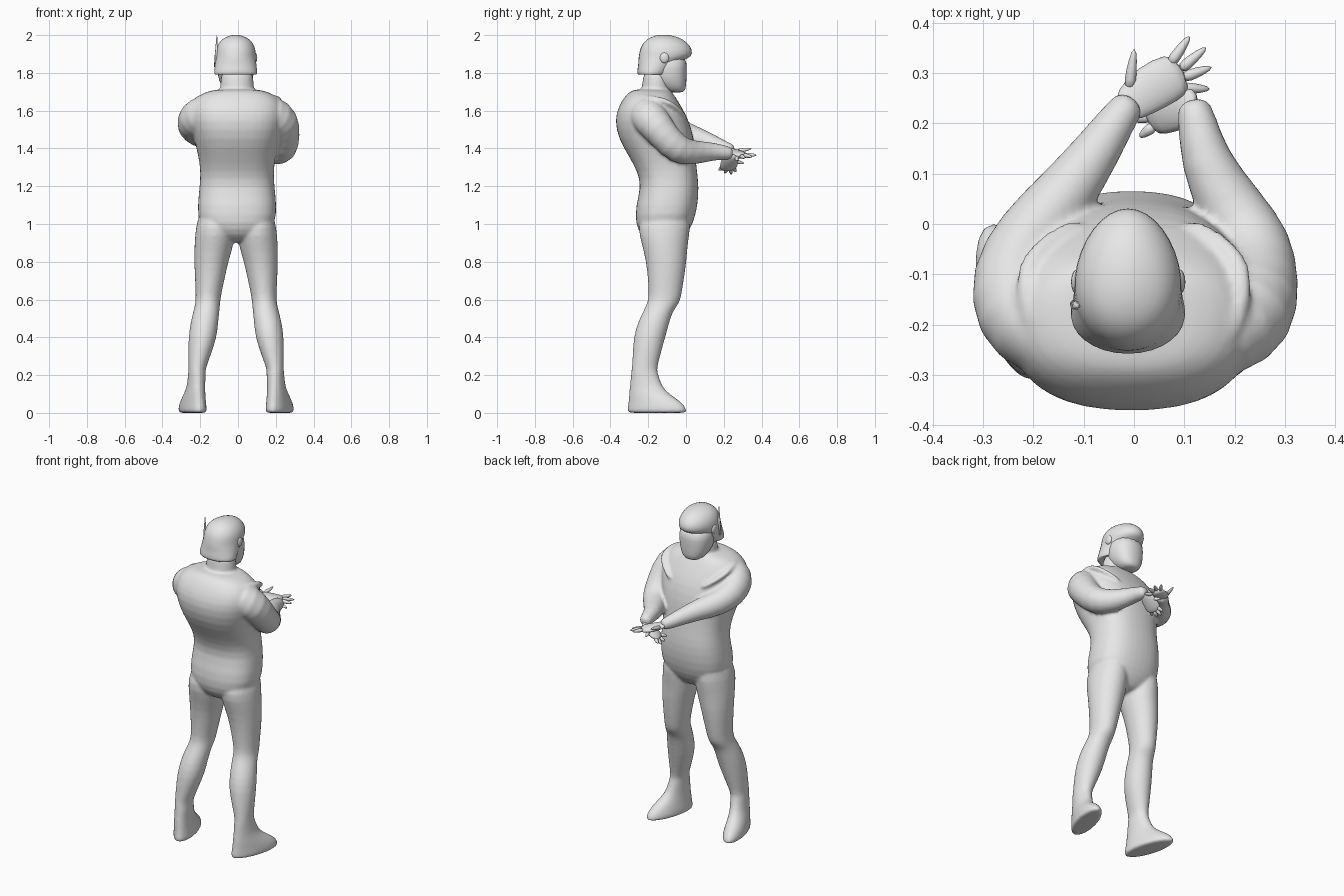
import bpy, bmesh, math
from mathutils import Vector

grey = bpy.data.materials.new("light_grey")
grey.diffuse_color = (0.8, 0.8, 0.8, 1)


def finish(name, bm, subdiv=1):
    bmesh.ops.recalc_face_normals(bm, faces=bm.faces[:])
    me = bpy.data.meshes.new(name)
    bm.to_mesh(me)
    bm.free()
    ob = bpy.data.objects.new(name, me)
    bpy.context.collection.objects.link(ob)
    me.materials.append(grey)
    for p in me.polygons:
        p.use_smooth = True
    if subdiv:
        m = ob.modifiers.new("smooth", 'SUBSURF')
        m.levels = m.render_levels = subdiv
    return ob


def skin(name, loops, subdiv=1):
    """Bridge a list of point loops and cap both ends."""
    bm = bmesh.new()
    rings = [[bm.verts.new(p) for p in loop] for loop in loops]
    n = len(rings[0])
    for a, b in zip(rings, rings[1:]):
        for i in range(n):
            j = (i + 1) % n
            bm.faces.new((a[i], a[j], b[j], b[i]))
    bm.faces.new(rings[0])
    bm.faces.new(rings[-1])
    return finish(name, bm, subdiv)


def stack(name, rows, power=1.0, n=16, side=1, mid=-0.005, taper=0.0):
    """Horizontal rings; row = (z, centre x, half width, y back, y front, yaw)."""
    loops = []
    for z, cx, rx, y0, y1, yaw in rows:
        cy, ry, loop = (y0 + y1) / 2, (y1 - y0) / 2, []
        for i in range(n):
            t = 2 * math.pi * i / n
            c, s = math.cos(t), math.sin(t)
            x = rx * math.copysign(abs(c) ** power, c) * (1 - taper * s)
            y = ry * math.copysign(abs(s) ** power, s)
            w = math.radians(yaw)
            loop.append((mid + side * (cx + x * math.cos(w) + y * math.sin(w)),
                         cy + y * math.cos(w) - x * math.sin(w), z))
        loops.append(loop)
    return skin(name, loops)


def tube(name, pts, n=10, flat=1.0, subdiv=1):
    """Rings across a path; point = (x, y, z, radius), flat scales thickness."""
    ps = [Vector(p[:3]) for p in pts]
    loops = []
    for i, p in enumerate(ps):
        d = (ps[min(i + 1, len(ps) - 1)] - ps[max(i - 1, 0)]).normalized()
        u = d.cross(Vector((0, 0, 1))).normalized()
        v = u.cross(d)
        r = pts[i][3]
        loops.append([p + u * r * math.cos(2 * math.pi * k / n)
                      + v * r * flat * math.sin(2 * math.pi * k / n) for k in range(n)])
    return skin(name, loops, subdiv)


def ball(name, loc, size):
    bm = bmesh.new()
    bmesh.ops.create_uvsphere(bm, u_segments=16, v_segments=10, radius=1)
    for v in bm.verts:
        v.co = Vector(loc) + Vector(a * b for a, b in zip(v.co, size))
    return finish(name, bm, 0)


def fuse(name, parts, voxel, rounds):
    """Merge overlapping parts into one continuous smooth skin."""
    dg = bpy.context.evaluated_depsgraph_get()
    bm = bmesh.new()
    for ob in parts:
        bm.from_mesh(ob.evaluated_get(dg).to_mesh())
    for ob in parts:
        bpy.data.objects.remove(ob)
    ob = finish(name, bm, 0)
    m = ob.modifiers.new("merge", 'REMESH')
    m.mode, m.voxel_size, m.use_smooth_shade = 'VOXEL', voxel, True
    m = ob.modifiers.new("relax", 'SMOOTH')
    m.factor, m.iterations = 0.5, rounds
    return ob


# Torso from crotch to collar
body = [stack("torso", [
    (0.90, 0, 0.05, -0.19, -0.04, 0), (0.94, 0, 0.14, -0.24, 0.0, 0),
    (1.00, 0, 0.208, -0.27, 0.04, 0), (1.10, 0, 0.212, -0.268, 0.065, 0),
    (1.20, 0, 0.20, -0.238, 0.07, 0), (1.28, 0, 0.195, -0.26, 0.06, 0),
    (1.36, 0, 0.207, -0.305, 0.052, 0), (1.45, 0, 0.23, -0.36, 0.045, 0),
    (1.55, 0, 0.255, -0.38, 0.018, 0), (1.62, 0, 0.25, -0.36, -0.022, 0),
    (1.67, 0, 0.22, -0.33, -0.052, 0), (1.70, 0, 0.17, -0.30, -0.075, 0),
    (1.715, 0, 0.10, -0.27, -0.085, 0)], power=0.82, n=20)]

# Legs with boots, turned slightly outward at the foot
for tag, side in (("left", -1), ("right", 1)):
    body.append(stack(tag + "_leg", [
        (1.08, 0.11, 0.085, -0.22, 0.02, 0), (0.98, 0.11, 0.106, -0.262, 0.028, 0),
        (0.90, 0.115, 0.108, -0.238, 0.012, 0), (0.80, 0.132, 0.092, -0.213, 0.005, 0),
        (0.70, 0.14, 0.079, -0.203, -0.01, 0), (0.62, 0.147, 0.068, -0.198, -0.023, 0),
        (0.58, 0.15, 0.067, -0.207, -0.033, 0), (0.54, 0.157, 0.07, -0.227, -0.068, 0),
        (0.48, 0.168, 0.075, -0.257, -0.086, 0), (0.40, 0.177, 0.077, -0.28, -0.108, 0),
        (0.30, 0.195, 0.06, -0.284, -0.136, 0), (0.23, 0.207, 0.045, -0.289, -0.153, 0),
        (0.215, 0.207, 0.048, -0.292, -0.148, 5), (0.14, 0.212, 0.047, -0.30, -0.126, 10),
        (0.10, 0.22, 0.054, -0.307, -0.083, 14), (0.06, 0.229, 0.06, -0.312, -0.018, 16),
        (0.025, 0.231, 0.065, -0.319, 0.012, 16), (0.002, 0.231, 0.063, -0.318, 0.011, 16),
        (0.0, 0.231, 0.06, -0.316, 0.008, 16)], side=side, mid=-0.01))

# Arms reaching forward, one lower than the other
body.append(tube("left_arm", [
    (-0.13, -0.21, 1.59, 0.08), (-0.19, -0.215, 1.585, 0.10), (-0.232, -0.18, 1.56, 0.10),
    (-0.248, -0.10, 1.515, 0.085), (-0.205, -0.02, 1.475, 0.074), (-0.135, 0.06, 1.45, 0.063),
    (-0.07, 0.15, 1.42, 0.049), (-0.025, 0.22, 1.395, 0.037), (0.0, 0.25, 1.385, 0.033)], n=14))
body.append(tube("right_arm", [
    (0.13, -0.21, 1.59, 0.08), (0.19, -0.215, 1.585, 0.10), (0.235, -0.18, 1.55, 0.10),
    (0.248, -0.115, 1.465, 0.085), (0.24, -0.045, 1.39, 0.082), (0.19, 0.035, 1.375, 0.068),
    (0.138, 0.13, 1.385, 0.051), (0.125, 0.21, 1.378, 0.039), (0.113, 0.25, 1.37, 0.033)], n=14))

# Vest edges over the shoulders, and the neck
for tag, s in (("left", -1), ("right", 1)):
    body.append(tube(tag + "_vest_edge", [
        (s * 0.10, 0.005, 1.55, 0.016), (s * 0.165, -0.03, 1.595, 0.022),
        (s * 0.215, -0.08, 1.64, 0.024), (s * 0.215, -0.15, 1.663, 0.024),
        (s * 0.19, -0.22, 1.668, 0.022), (s * 0.13, -0.28, 1.675, 0.018)], n=8, flat=0.7))
body.append(stack("neck", [(1.64, 0, 0.10, -0.25, -0.07, 0), (1.72, 0, 0.09, -0.235, -0.085, 0),
                           (1.84, 0, 0.088, -0.225, -0.08, 0)]))
fuse("body", body, 0.009, 5)

# Hands: flat palms with tapered fingers
tube("left_palm", [(-0.025, 0.22, 1.395, 0.03), (0.01, 0.255, 1.38, 0.048),
                   (0.06, 0.285, 1.365, 0.052), (0.10, 0.305, 1.36, 0.043)], flat=0.4)
tube("right_palm", [(0.125, 0.23, 1.37, 0.036), (0.095, 0.235, 1.34, 0.05),
                    (0.05, 0.225, 1.305, 0.052), (0.025, 0.215, 1.285, 0.042)], flat=0.4)
fingers = {
    "left": [((0.07, 0.315, 1.365), (0.112, 0.375, 1.365)), ((0.09, 0.305, 1.365), (0.145, 0.352, 1.355)),
             ((0.095, 0.29, 1.36), (0.156, 0.312, 1.35)), ((0.09, 0.27, 1.355), (0.152, 0.268, 1.335)),
             ((-0.01, 0.265, 1.385), (0.001, 0.35, 1.40))],
    "right": [((0.04, 0.25, 1.30), (0.005, 0.265, 1.275)), ((0.035, 0.235, 1.295), (0.0, 0.24, 1.262)),
              ((0.035, 0.215, 1.29), (0.0, 0.205, 1.27)), ((0.04, 0.195, 1.30), (0.01, 0.172, 1.285)),
              ((0.08, 0.25, 1.335), (0.06, 0.31, 1.32))]}
for tag, pairs in fingers.items():
    for k, (a, b) in enumerate(pairs):
        m = [(p + q) / 2 for p, q in zip(a, b)]
        tube(f"{tag}_finger_{k + 1}", [(*a, 0.015), (*m, 0.013), (*b, 0.005)], n=6)

# Masked face
stack("face_mask", [
    (1.695, 0, 0.035, -0.08, -0.018, 0), (1.71, 0, 0.065, -0.13, 0.0, 0),
    (1.76, 0, 0.093, -0.18, 0.004, 0), (1.82, 0, 0.10, -0.2, 0.006, 0),
    (1.90, 0, 0.10, -0.2, 0.006, 0)], power=0.85, mid=-0.012)

# Helmet shell: flared rim at the back, running forward into a brim
stack("helmet", [
    (1.80, 0, 0.098, -0.235, -0.09, 0), (1.785, 0, 0.114, -0.256, -0.09, 0),
    (1.805, 0, 0.117, -0.262, -0.075, 0), (1.84, 0, 0.112, -0.255, -0.045, 0),
    (1.87, 0, 0.109, -0.255, -0.01, 0), (1.885, 0, 0.109, -0.254, 0.034, 0),
    (1.92, 0, 0.108, -0.248, 0.037, 0), (1.95, 0, 0.098, -0.236, 0.02, 0),
    (1.978, 0, 0.076, -0.21, -0.015, 0), (1.993, 0, 0.046, -0.18, -0.05, 0),
    (2.002, 0, 0.012, -0.14, -0.1, 0)], mid=-0.012, taper=0.12)
for tag, x in (("left", -0.113), ("right", 0.09)):
    ball(tag + "_ear_cap", (x, -0.115, 1.88), (0.012, 0.025, 0.028))
tube("antenna", [(-0.116, -0.16, 1.83, 0.012), (-0.114, -0.162, 1.90, 0.009),
                 (-0.112, -0.165, 1.998, 0.002)], n=6, subdiv=0)
